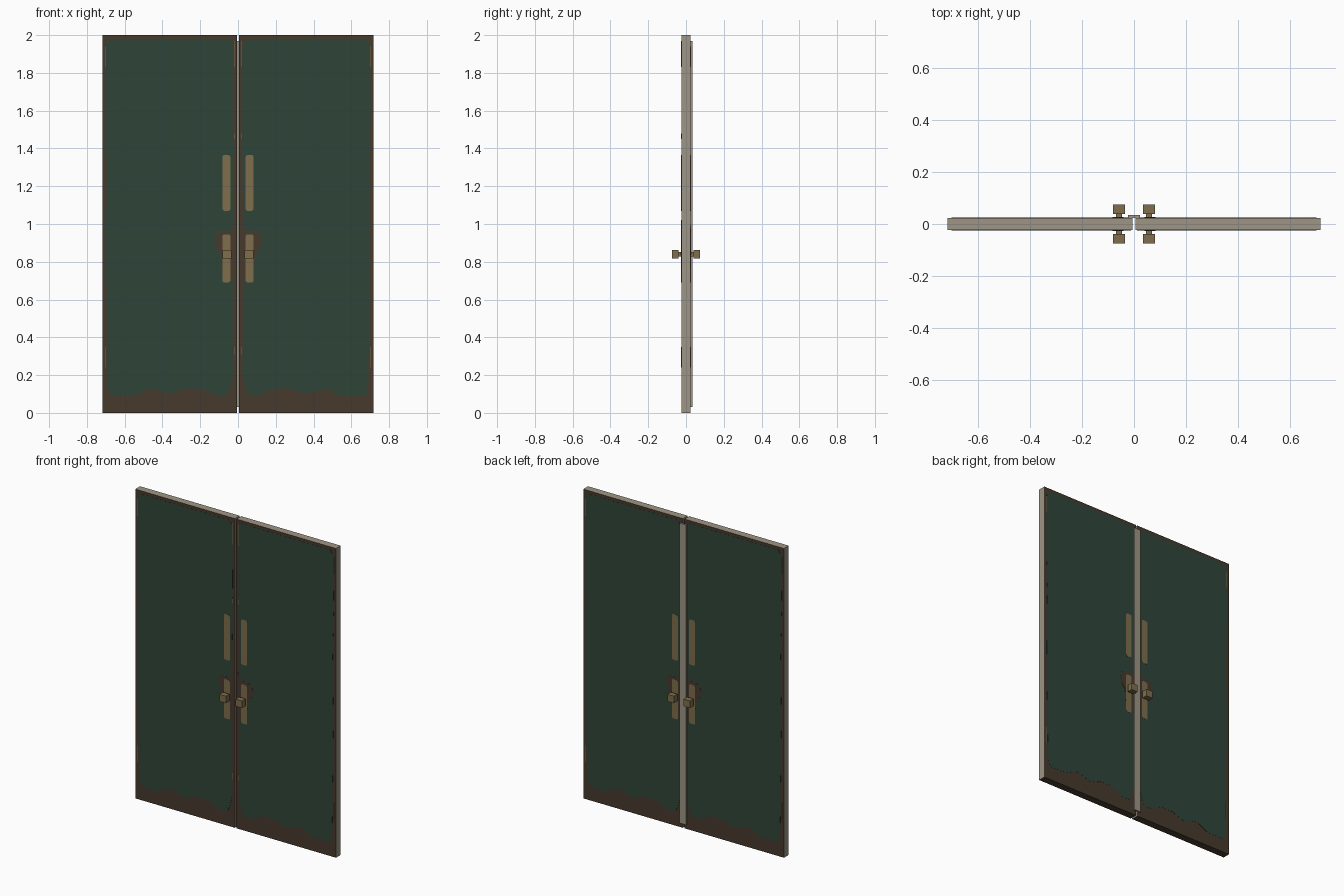
import bpy, bmesh
from mathutils import Vector

if "Cube" in bpy.data.objects:
    bpy.data.objects.remove(bpy.data.objects["Cube"], do_unlink=True)


def linear(c):
    c /= 255
    return c / 12.92 if c < 0.04 else ((c + 0.055) / 1.055) ** 2.4


def material(name, *rgb):
    colour = [linear(c) for c in rgb] + [1]
    m = bpy.data.materials.new(name)
    m.use_nodes = True
    m.diffuse_color = colour
    m.node_tree.nodes["Principled BSDF"].inputs["Base Color"].default_value = colour
    return m


GREEN = material("dark green paint", 47, 69, 57)
BROWN = material("worn brown", 70, 58, 45)
BRASS = material("dull brass", 126, 110, 76)
BEIGE = material("beige edge", 158, 149, 133)


def finish(bm, name, *mats):
    bmesh.ops.recalc_face_normals(bm, faces=bm.faces)
    mesh = bpy.data.meshes.new(name)
    bm.to_mesh(mesh)
    bm.free()
    for m in mats:
        mesh.materials.append(m)
    ob = bpy.data.objects.new(name, mesh)
    bpy.context.collection.objects.link(ob)
    return ob


def box(name, x, y, z, *mats):
    bm = bmesh.new()
    bmesh.ops.create_cube(bm, size=1)
    for v in bm.verts:
        v.co = [lo + (hi - lo) * (c + 0.5) for c, (lo, hi) in zip(v.co, (x, y, z))]
    return finish(bm, name, *mats)


def plate(name, outline, sx, sy, top, mat):
    """Thin plate on a door face, from an (x, z) outline."""
    bm = bmesh.new()
    face = bm.faces.new([bm.verts.new((sx * x, sy * FACE, z)) for x, z in outline])
    ext = bmesh.ops.extrude_face_region(bm, geom=[face], use_keep_orig=True)
    for v in ext["geom"]:
        if isinstance(v, bmesh.types.BMVert):
            v.co.y = sy * (FACE + top)
    return finish(bm, name, mat)


def strip(x0, x1, z0, z1, cut=0.0):
    """Rectangle outline with clipped corners."""
    return [(x0 + cut, z0), (x1 - cut, z0), (x1, z0 + cut), (x1, z1 - cut),
            (x1 - cut, z1), (x0 + cut, z1), (x0, z1 - cut), (x0, z0 + cut)]


FACE, GAP, WIDTH = 0.024, 0.006, 0.718

# Painted area with a ragged lower edge and slightly worn sides
paint = [(0.025, 0.2), (0.04, 0.13), (0.06, 0.09), (0.11, 0.09), (0.15, 0.11),
         (0.19, 0.13), (0.28, 0.13), (0.33, 0.11), (0.37, 0.1), (0.42, 0.12),
         (0.47, 0.13), (0.51, 0.11), (0.55, 0.09), (0.67, 0.09), (0.69, 0.13),
         (0.695, 0.5), (0.7, 0.9), (0.695, 1.3), (0.703, 1.6), (0.7, 1.95),
         (0.68, 1.98), (0.04, 1.98), (0.022, 1.94), (0.02, 1.5), (0.026, 1.1)]
# Bare patch around each handle
patch = [(0.012, 1.02), (0.04, 0.965), (0.11, 0.955), (0.125, 0.92),
         (0.115, 0.87), (0.09, 0.835), (0.085, 0.76), (0.03, 0.7), (0.012, 0.7)]
# Fine scratches: x, bottom, top
scratches = [(0.7, 0.24, 0.35), (0.7, 1.83, 1.94), (0.02, 0.31, 0.35),
             (0.02, 1.83, 1.97), (0.02, 1.45, 1.48)]

for side, sx in (("left", 1), ("right", -1)):
    # Door leaf: brown faces and underside, beige edges
    leaf = box(side + "_door_leaf", sorted((sx * GAP, sx * WIDTH)), (-FACE, FACE),
               (0, 2), BEIGE, BROWN)
    for p in leaf.data.polygons:
        p.material_index = int(abs(p.normal.y) > 0.5 or p.normal.z < -0.5)

    for facing, sy in (("front", -1), ("back", 1)):
        tag = f"{side}_{facing}_"
        plate(tag + "paint", paint, sx, sy, 0.0008, GREEN)
        plate(tag + "worn_patch", patch, sx, sy, 0.0014, BROWN)
        plate(tag + "push_plate", strip(0.04, 0.083, 1.07, 1.365, 0.008), sx, sy, 0.002, BRASS)
        plate(tag + "handle_plate", strip(0.04, 0.083, 0.69, 0.945, 0.008), sx, sy, 0.002, BRASS)
        for i, (x, lo, hi) in enumerate(scratches):
            plate(f"{tag}scratch_{i + 1}", strip(x - 0.002, x + 0.002, lo, hi, 0.001),
                  sx, sy, 0.0014, BRASS)
        # Square knob on a short stem
        for part, half, near, far in (("stem", 0.011, FACE, 0.042), ("knob", 0.023, 0.039, 0.075)):
            cx = sx * 0.058
            box(tag + part, (cx - half, cx + half), sorted((sy * near, sy * far)),
                (0.84 - half, 0.84 + half), BRASS)

# Cover strip over the gap at the back
box("cover_strip", (-0.024, 0.024), (FACE, 0.034), (0.03, 1.97), BEIGE)
